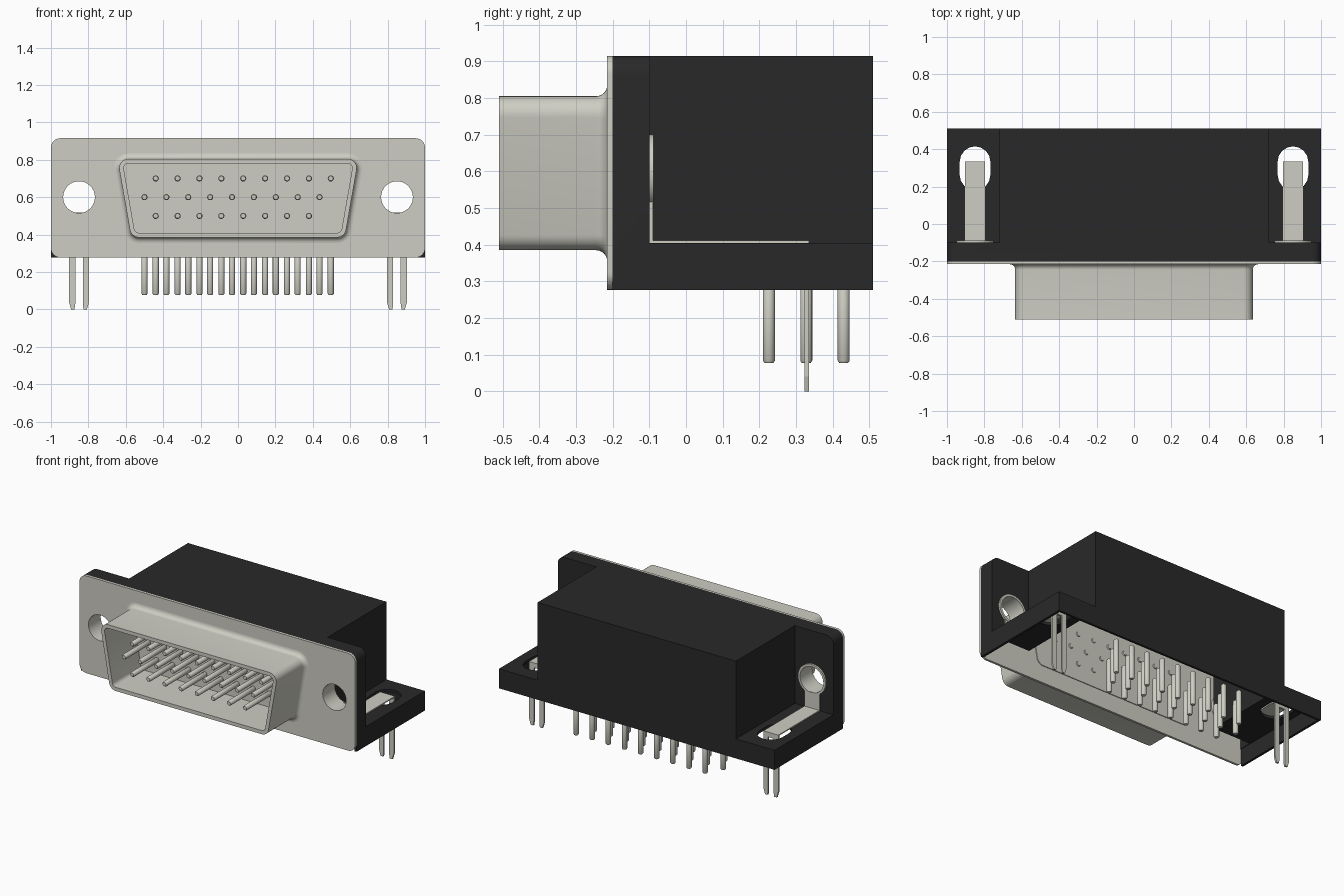
import bpy, bmesh, math
from mathutils import Vector

cube = bpy.data.objects.get("Cube")
if cube:
    bpy.data.objects.remove(cube, do_unlink=True)


def material(name, rgb):
    m = bpy.data.materials.new(name)
    m.use_nodes = True
    m.diffuse_color = (*rgb, 1)
    b = next(n for n in m.node_tree.nodes if n.type == 'BSDF_PRINCIPLED')
    b.inputs["Base Color"].default_value = (*rgb, 1)
    return m


METAL = material("warm grey metal", (0.62, 0.615, 0.55))
BLACK = material("black plastic", (0.022, 0.022, 0.022))


def shade(ob):
    bpy.ops.object.select_all(action='DESELECT')
    ob.select_set(True)
    bpy.context.view_layer.objects.active = ob
    bpy.ops.object.shade_smooth_by_angle(angle=math.radians(35))


def finish(name, bm, mat, smooth=True):
    bmesh.ops.recalc_face_normals(bm, faces=bm.faces)
    me = bpy.data.meshes.new(name)
    bm.to_mesh(me)
    bm.free()
    me.materials.append(mat)
    ob = bpy.data.objects.new(name, me)
    bpy.context.collection.objects.link(ob)
    if smooth:
        shade(ob)
    return ob


def loft(bm, rings, cap=True):
    """Bridge equal-length loops of points, optionally closing both ends."""
    loops = [[bm.verts.new(p) for p in r] for r in rings]
    n = len(loops[0])
    for a, b in zip(loops, loops[1:]):
        for i in range(n):
            j = (i + 1) % n
            bm.faces.new((a[i], a[j], b[j], b[i]))
    if cap:
        bm.faces.new(loops[0])
        bm.faces.new(loops[-1])


def xz(pts, y):
    return [(x, y, z) for x, z in pts]


def xy(pts, z):
    return [(x, y, z) for x, y in pts]


def prism(name, pts, lo, hi, mat, plane=xz, smooth=True):
    bm = bmesh.new()
    loft(bm, [plane(pts, lo), plane(pts, hi)])
    return finish(name, bm, mat, smooth)


def box(name, x0, x1, y0, y1, z0, z1, mat):
    return prism(name, [(x0, z0), (x1, z0), (x1, z1), (x0, z1)], y0, y1, mat, smooth=False)


def arc(cx, cy, r, a0, a1, n=8):
    return [(cx + r * math.cos(math.radians(a0 + (a1 - a0) * i / n)),
             cy + r * math.sin(math.radians(a0 + (a1 - a0) * i / n))) for i in range(n + 1)]


def circle(cx, cy, r, n=32):
    return arc(cx, cy, r, 0, 360, n)[:-1]


def cut(ob, cutters):
    """Subtract the cutters, bake the result and remove the helpers."""
    for c in cutters:
        c.hide_render = True
        mod = ob.modifiers.new("cut", 'BOOLEAN')
        mod.operation, mod.solver, mod.object = 'DIFFERENCE', 'EXACT', c
    me = bpy.data.meshes.new_from_object(
        ob.evaluated_get(bpy.context.evaluated_depsgraph_get()))
    ob.modifiers.clear()
    ob.data = me
    for c in cutters:
        bpy.data.objects.remove(c, do_unlink=True)
    shade(ob)


SIDES = (-1, 1)
Z0, Z1, HX, HZ, R = 0.277, 0.915, 0.85, 0.6, 0.05

# Housing: thin-walled shell with stepped wings, open underneath and to the plate
outline = [(-1, Z0), (1, Z0)] + arc(1 - R, Z1 - R, R, 0, 90) + arc(R - 1, Z1 - R, R, 90, 180)
housing = prism("housing", outline, -0.2, 0.51, BLACK)
cutters = [box("cavity", -0.705, 0.705, -0.3, 0.494, 0.2, 0.9, BLACK),
           box("wing_cavity", -0.984, 0.984, -0.31, 0.495, 0.19, 0.388, BLACK),
           box("flange_cavity", -0.98, 0.98, -0.32, -0.115, 0.18, 0.895, BLACK)]
for s in SIDES:
    x0, x1 = sorted((s * 0.72, s * 1.1))
    cutters.append(box("step", x0, x1, -0.1, 0.6, 0.405, 1.1, BLACK))
    cutters.append(prism("screw_hole", circle(s * HX, HZ, 0.092), -0.4, 0, BLACK))
    slot = arc(s * HX, 0.333, 0.082, 0, 180) + arc(s * HX, 0.262, 0.082, 180, 360)
    cutters.append(prism("slot", slot, 0.32, 0.5, BLACK, xy))
cut(housing, cutters)

# Front plate with two screw holes
plate_pts = (arc(1 - R, Z1 - R, R, 0, 90) + arc(R - 1, Z1 - R, R, 90, 180)
             + arc(R - 1, Z0 + R, R, 180, 270) + arc(1 - R, Z0 + R, R, 270, 360))
plate = prism("front_plate", plate_pts, -0.215, -0.2, METAL)
cut(plate, [prism("plate_hole", circle(s * HX, HZ, 0.085), -0.4, 0, METAL) for s in SIDES])


# Tapered connector shroud, flared where it meets the plate
def trapezoid(d):
    r = 0.05 + d
    right = arc(0.529, 0.435, r, -90, -10) + arc(0.585, 0.755, r, -10, 90)
    return right + [(-x, z) for x, z in reversed(right)]


profile = [(0.03 - 0.03 * math.sin(math.radians(a)), -0.215 - 0.03 * (1 - math.cos(math.radians(a))))
           for a in range(0, 91, 15)]
profile += [(0, -0.51), (-0.024, -0.51), (-0.024, -0.213), profile[0]]
bm = bmesh.new()
loft(bm, [xz(trapezoid(d), y) for d, y in profile], cap=False)
bmesh.ops.remove_doubles(bm, verts=bm.verts, dist=1e-5)
finish("shroud", bm, METAL)

# Insert behind the contact pins
prism("contact_insert", trapezoid(-0.005), -0.214, -0.195, METAL)


def pin(bm, start, end, r=0.0165):
    """Round pin with chamfered ends."""
    a, b = Vector(start), Vector(end)
    d = (b - a).normalized()
    u = d.orthogonal().normalized()
    v = d.cross(u)
    rings = []
    for p, rad in ((a, r * 0.75), (a + d * 0.006, r), (b - d * 0.006, r), (b, r * 0.75)):
        rings.append([p + rad * (u * px + v * py) for px, py in circle(0, 0, 1, 14)])
    loft(bm, rings)


# Three rows of contacts, each matched by a row of solder pins
STEP = 0.117
contacts, solder = bmesh.new(), bmesh.new()
for z, y, x0, count in ((0.7, 0.43, -0.44, 9), (0.6, 0.328, -0.5, 9), (0.5, 0.226, -0.44, 8)):
    for i in range(count):
        x = x0 + i * STEP
        pin(contacts, (x, -0.47, z), (x, -0.19, z))
        pin(solder, (x, y, 0.078), (x, y, 0.3))
finish("contact_pins", contacts, METAL)
finish("solder_pins", solder, METAL)

# Board locks: screw sleeve, ring, bent strap and forked legs
for s in SIDES:
    side = "left" if s > 0 else "right"
    bm = bmesh.new()
    rings = [(0.085, -0.214), (0.092, -0.214), (0.092, -0.1), (0.1, -0.1),
             (0.1, -0.088), (0.085, -0.088), (0.085, -0.214)]
    loft(bm, [xz(circle(s * HX, HZ, r), y) for r, y in rings], cap=False)
    bmesh.ops.remove_doubles(bm, verts=bm.verts, dist=1e-5)
    finish(side + "_screw_sleeve", bm, METAL)
    x0, x1 = s * HX - 0.054, s * HX + 0.054
    box(side + "_strap_upright", x0, x1, -0.1, -0.09, 0.405, 0.518, METAL)
    box(side + "_strap", x0, x1, -0.1, 0.335, 0.405, 0.412, METAL)
    half = [(0.054, 0.41), (0.054, 0.04), (0.042, 0), (0.024, 0), (0.02, 0.03), (0.02, 0.38)]
    fork = [(s * HX + x, z) for x, z in half]
    fork += [(s * HX - x, z) for x, z in reversed(half)]
    prism(side + "_forked_leg", fork, 0.323, 0.335, METAL, smooth=False)
